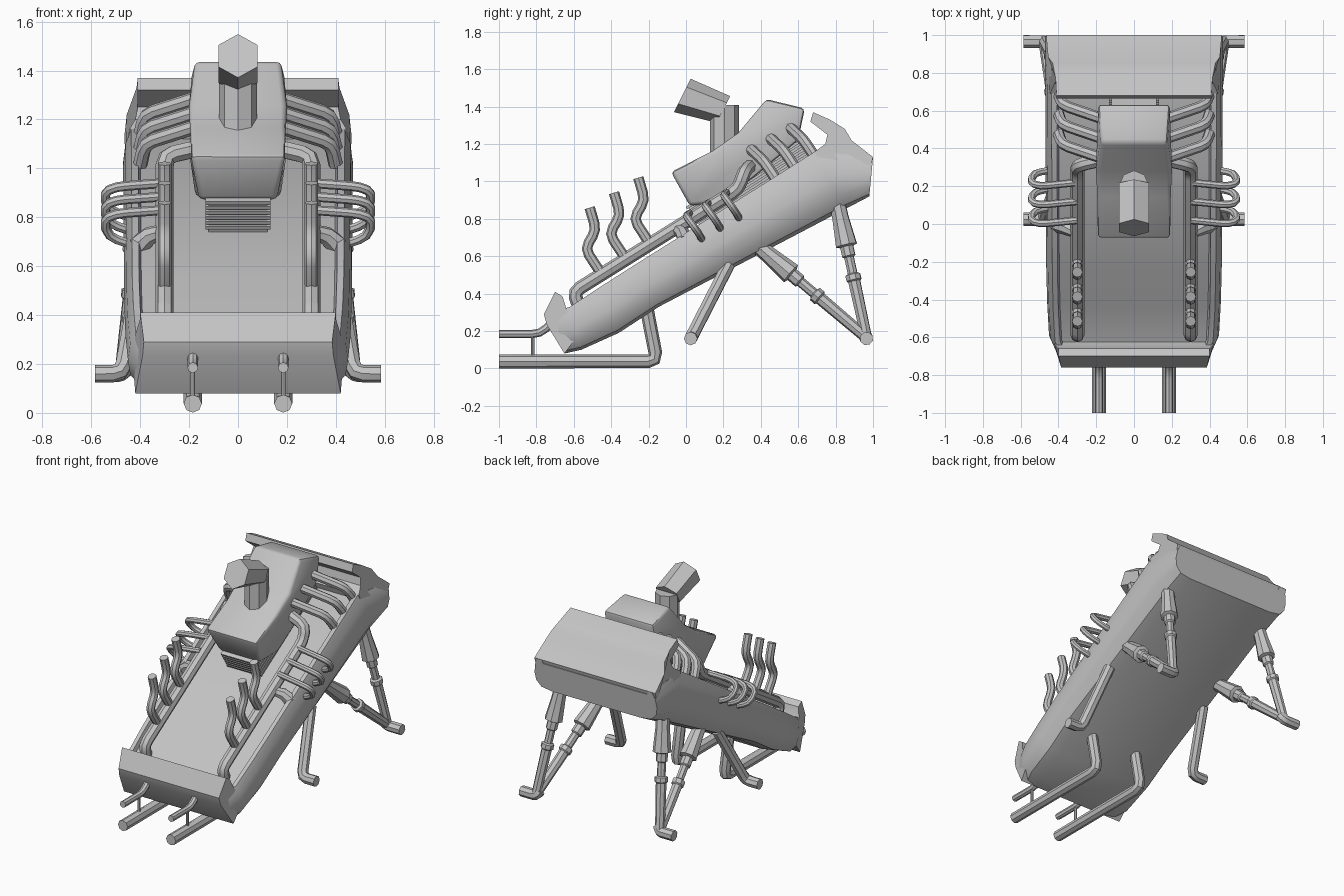
import bpy, bmesh
from mathutils import Vector

cube = bpy.data.objects.get("Cube")
if cube:
    bpy.data.objects.remove(cube, do_unlink=True)

grey = bpy.data.materials.new("plain_grey")
grey.use_nodes = True
grey.diffuse_color = (0.55, 0.55, 0.55, 1)
grey.node_tree.nodes["Principled BSDF"].inputs["Base Color"].default_value = (0.55, 0.55, 0.55, 1)
parts = []


def register(name, data):
    obj = bpy.data.objects.new(name, data)
    bpy.context.scene.collection.objects.link(obj)
    data.materials.append(grey)
    parts.append(obj)
    return obj


def loft(name, rings, bevel=0):
    """Skin a list of closed rings and cap both ends."""
    bm = bmesh.new()
    loops = [[bm.verts.new(p) for p in ring] for ring in rings]
    count = len(loops[0])
    for a, b in zip(loops, loops[1:]):
        for i in range(count):
            j = (i + 1) % count
            bm.faces.new((a[i], a[j], b[j], b[i]))
    bm.faces.new(loops[0])
    bm.faces.new(loops[-1])
    bmesh.ops.recalc_face_normals(bm, faces=bm.faces)
    mesh = bpy.data.meshes.new(name)
    bm.to_mesh(mesh)
    bm.free()
    obj = register(name, mesh)
    if bevel:
        mod = obj.modifiers.new("Bevel", "BEVEL")
        mod.width, mod.segments = bevel, 2
    return obj


def prism(name, profile, bevel=0):
    """Side profile of (y, z, half width) stretched across x."""
    return loft(name, [[(s * w, y, z) for y, z, w in profile] for s in (-1, 1)], bevel)


def pipe(name, points, radius, bend=0.04, radii=None, sides=2):
    """Round tube through points, with rounded corners."""
    pts = [Vector(p) for p in points]
    path = [pts[0]]
    for a, b, c in zip(pts, pts[1:], pts[2:]):
        if bend:
            p = b + (a - b).normalized() * min(bend, (a - b).length * 0.45)
            q = b + (c - b).normalized() * min(bend, (c - b).length * 0.45)
            path += [p, p * 0.25 + b * 0.5 + q * 0.25, q]
        else:
            path.append(b)
    path.append(pts[-1])
    curve = bpy.data.curves.new(name, "CURVE")
    curve.dimensions = "3D"
    curve.bevel_depth, curve.bevel_resolution = radius, sides
    curve.use_fill_caps = True
    spline = curve.splines.new("POLY")
    spline.points.add(len(path) - 1)
    for i, p in enumerate(path):
        spline.points[i].co = (*p, 1)
        spline.points[i].radius = radii[i] if radii else 1
    return register(name, curve)


def pipe_pair(name, points, radius, **options):
    for side, s in (("left", 1), ("right", -1)):
        pipe(f"{side}_{name}", [(s * x, y, z) for x, y, z in points], radius, **options)


def shifted(points, step, i):
    return [tuple(c + d * i for c, d in zip(p, step)) for p in points]


# Hull: a tilted tub with rounded belly, raised rims and sunken floor
section = [(0.72, 0), (0.9, 0.06), (0.98, 0.25), (1, 0.5), (0.98, 0.8),
           (0.93, 1), (0.87, 1), (0.85, 0.88)]
section += [(-x, h) for x, h in reversed(section)]
stations = [(-0.65, 0.08, -0.71, 0.30, 0.41), (-0.56, 0.10, -0.62, 0.33, 0.45),
            (-0.36, 0.19, -0.46, 0.435, 0.46), (-0.145, 0.33, -0.28, 0.55, 0.465),
            (0.86, 0.857, 0.69, 1.16, 0.47), (0.98, 0.92, 1.0, 1.13, 0.47)]
loft("hull", [[(x * w, by + (ty - by) * h, bz + (tz - bz) * h) for x, h in section]
              for by, bz, ty, tz, w in stations])

# Turned-up front lip and curled rear hood
prism("front_lip", [(-0.70, 0.41, 0.40), (-0.76, 0.29, 0.385), (-0.745, 0.235, 0.39),
                    (-0.65, 0.08, 0.42), (-0.56, 0.2, 0.43), (-0.64, 0.32, 0.42),
                    (-0.66, 0.385, 0.40)])
prism("rear_hood", [(0.68, 1.37, 0.41), (0.665, 1.32, 0.41), (0.756, 1.25, 0.41),
                    (0.745, 1.20, 0.42), (0.69, 1.16, 0.445), (0.72, 1.08, 0.455),
                    (0.98, 1.05, 0.46), (1.0, 1.13, 0.465), (0.885, 1.22, 0.455),
                    (0.85, 1.28, 0.43), (0.77, 1.33, 0.415)])

# Engine block
prism("engine_block", [(-0.08, 1.05, 0.195), (0.145, 1.165, 0.195), (0.28, 1.26, 0.195),
                       (0.43, 1.44, 0.175), (0.635, 1.39, 0.19), (0.60, 1.22, 0.195),
                       (0.36, 1.02, 0.195), (0.19, 0.89, 0.18), (0.02, 0.87, 0.155)], 0.02)

# Stacked cooling plates between floor and engine
along, up = Vector((0.845, 0.535)), Vector((-0.535, 0.845))


def slab(name, base, low, high, width):
    corners = [base + up * low, base + along * 0.72 + up * low,
               base + along * 0.72 + up * high, base + up * high]
    prism(name, [(c.x, c.y, width) for c in corners])


base = Vector((0.07, 0.75))
slab("cooling_core", base + along * 0.01, -0.03, 0.13, 0.12)
for i in range(6):
    slab(f"cooling_plate_{i + 1}", base, i * 0.024, i * 0.024 + 0.015, 0.132)

# Air intake: round stem with a six-sided head
pipe("intake_stem", [(0, 0.205, 1.08), (0, 0.205, 1.41)], 0.078)
head_axis = (Vector((0, -0.02, 1.46)), Vector((0, 0.20, 1.385)))
rim = [(0, 0.1), (0.08, 0.05), (0.08, -0.05), (0, -0.1), (-0.08, -0.05), (-0.08, 0.05)]
tilt = Vector((0, 0.45, 0.89))
loft("intake_head", [[c + Vector((x, 0, 0)) + tilt * h * k for x, h in rim]
                     for c, k in zip(head_axis, (1, 0.8))])

# Long pipes along the floor, ending at the engine
pipe_pair("floor_pipe", [(0.3, -0.575, 0.34), (0.3, -0.60, 0.41), (0.3, 0.28, 0.96),
                         (0.3, 0.31, 1.05), (0.17, 0.34, 1.08)], 0.037)
pipe_pair("floor_pipe_branch", [(0.3, -0.05, 0.745), (0.36, -0.02, 0.725), (0.41, 0.0, 0.68)],
          0.035, bend=0, radii=[0.8, 1.1, 1.3])

for i in range(3):
    # Wavy upright stacks
    pipe_pair(f"exhaust_stack_{i + 1}",
              shifted([(0.3, -0.455, 0.51), (0.3, -0.54, 0.64), (0.3, -0.48, 0.74),
                       (0.3, -0.515, 0.86)], (0, 0.13, 0.08), i), 0.028)
    # Hairpin loops over the rim
    pipe_pair(f"hairpin_pipe_{i + 1}",
              shifted([(0.30, 0.22, 0.94), (0.5, 0.20, 0.925), (0.55, 0.22, 0.90),
                       (0.53, 0.27, 0.83), (0.41, 0.29, 0.79)], (0, -0.1, -0.055), i), 0.02)
    # Headers from the engine to the hull
    pipe_pair(f"header_pipe_{i + 1}",
              shifted([(0.16, 0.555, 1.29), (0.38, 0.63, 1.22), (0.40, 0.69, 1.13)],
                      (0, -0.105, -0.058), i), 0.03)

# Front skids with upper bars and struts
pipe_pair("front_skid", [(0.185, -1.0, 0.038), (0.185, -0.155, 0.038), (0.185, -0.21, 0.32)],
          0.037, bend=0.05)
pipe_pair("front_bar", [(0.185, -1.0, 0.185), (0.185, -0.78, 0.185), (0.185, -0.69, 0.27)], 0.022)
pipe_pair("front_strut", [(0.185, -0.82, 0.05), (0.185, -0.82, 0.18)], 0.01)

# Middle legs with outturned feet
pipe_pair("middle_leg", [(0.40, 0.23, 0.56), (0.475, 0.025, 0.16), (0.585, 0.025, 0.16)], 0.036)


# Rear V-shaped legs: thick sleeve, collar and thin rod
def strut(name, top, foot):
    top, foot = Vector(top), Vector(foot)
    steps = [(0, 1.3), (0.1, 1.35), (0.31, 1.75), (0.32, 1.1), (0.39, 1.1), (0.4, 0.8),
             (0.52, 0.8), (0.53, 1.25), (0.57, 1.25), (0.58, 1), (1, 0.9)]
    pipe_pair(name, [top.lerp(foot, t) for t, r in steps], 0.034, bend=0,
              radii=[r for t, r in steps])


ankle = (0.475, 0.965, 0.165)
strut("rear_leg_upright", (0.39, 0.81, 0.88), ankle)
strut("rear_leg_brace", (0.38, 0.38, 0.66), ankle)
pipe_pair("rear_foot", [(0.455, 0.95, 0.19), (0.475, 0.965, 0.16), (0.585, 0.965, 0.16)],
          0.036, bend=0.02)

# Turn tubes into meshes and smooth the shading
bpy.ops.object.select_all(action="DESELECT")
for obj in parts:
    obj.select_set(True)
bpy.context.view_layer.objects.active = parts[0]
bpy.ops.object.convert(target="MESH")
bpy.ops.object.shade_smooth_by_angle(angle=0.7)
